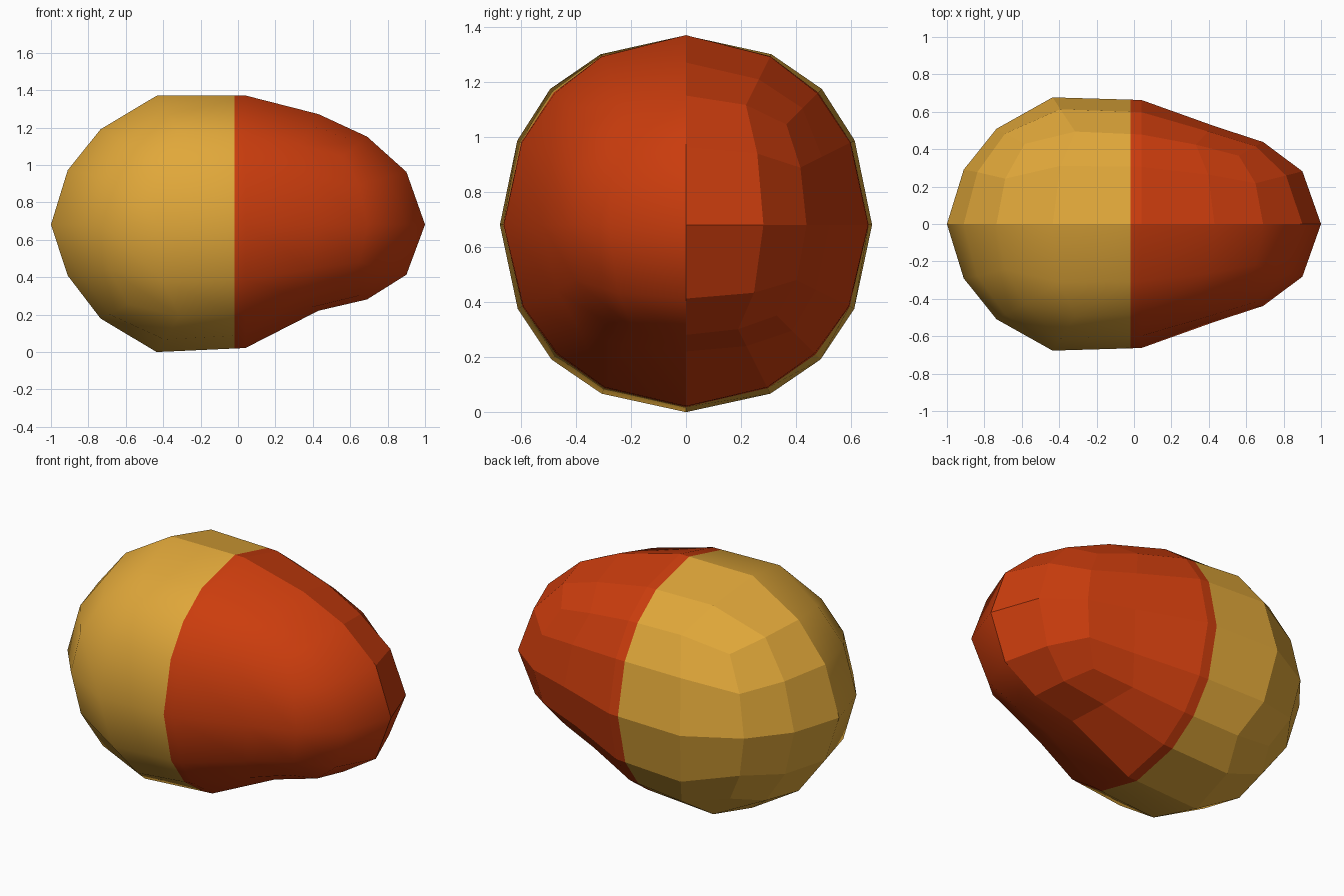
import bpy, bmesh

if "Cube" in bpy.data.objects:
    bpy.data.objects.remove(bpy.data.objects["Cube"])

def material(name, rgb):
    m = bpy.data.materials.new(name)
    m.diffuse_color = (*rgb, 1)
    m.use_nodes = True
    m.node_tree.nodes["Principled BSDF"].inputs["Base Color"].default_value = m.diffuse_color
    return m

# Profiles along the length: (sphere x, body x, top, bottom, side radii)
U = [-1, -.894, -.707, -.447, 0, .447, .707, .894, 1]
X = [-1, -.91, -.735, -.435, .04, .43, .69, .90, 1]
TOP = [.62, .65, .72, .77, .69, .66, .665, .63, .63]
BOTTOM = [.60, .61, .71, .762, .66, .515, .566, .60, .60]
SIDE = [.64, .65, .72, .757, .663, .585, .62, .63, .63]

def sample(table, u):
    for i in range(len(U) - 1):
        if u <= U[i + 1] + 1e-6:
            t = (u - U[i]) / (U[i + 1] - U[i])
            return table[i] + t * (table[i + 1] - table[i])
    return table[-1]

# Low-poly quad sphere
bm = bmesh.new()
bmesh.ops.create_cube(bm, size=2)
bmesh.ops.subdivide_edges(bm, edges=bm.edges[:], cuts=3, use_grid_fill=True)
for v in bm.verts:
    n = v.co.normalized()
    r2 = max(n.y ** 2 + n.z ** 2, 1e-9)
    s = n.z ** 2 / r2
    k = s * sample(TOP if n.z > 0 else BOTTOM, n.x) + (1 - s) * sample(SIDE, n.x)
    v.co = (sample(X, n.x), n.y * k, n.z * k + .682)

# Colour split across the middle
SPLIT = -.02
bmesh.ops.bisect_plane(bm, geom=bm.verts[:] + bm.edges[:] + bm.faces[:],
                       plane_co=(SPLIT, 0, 0), plane_no=(1, 0, 0))
bmesh.ops.recalc_face_normals(bm, faces=bm.faces[:])

# Front half smooth, back half faceted; left yellow, right red
for f in bm.faces:
    c = f.calc_center_median()
    f.smooth = c.y < 0
    f.material_index = 1 if c.x > SPLIT else 0

# Rest on the ground
low = min(v.co.z for v in bm.verts)
for v in bm.verts:
    v.co.z -= low

mesh = bpy.data.meshes.new("rounded_body")
bm.to_mesh(mesh)
bm.free()
mesh.materials.append(material("golden yellow", (.75, .39, .042)))
mesh.materials.append(material("orange red", (.60, .046, .004)))
bpy.context.collection.objects.link(bpy.data.objects.new("rounded_body", mesh))
